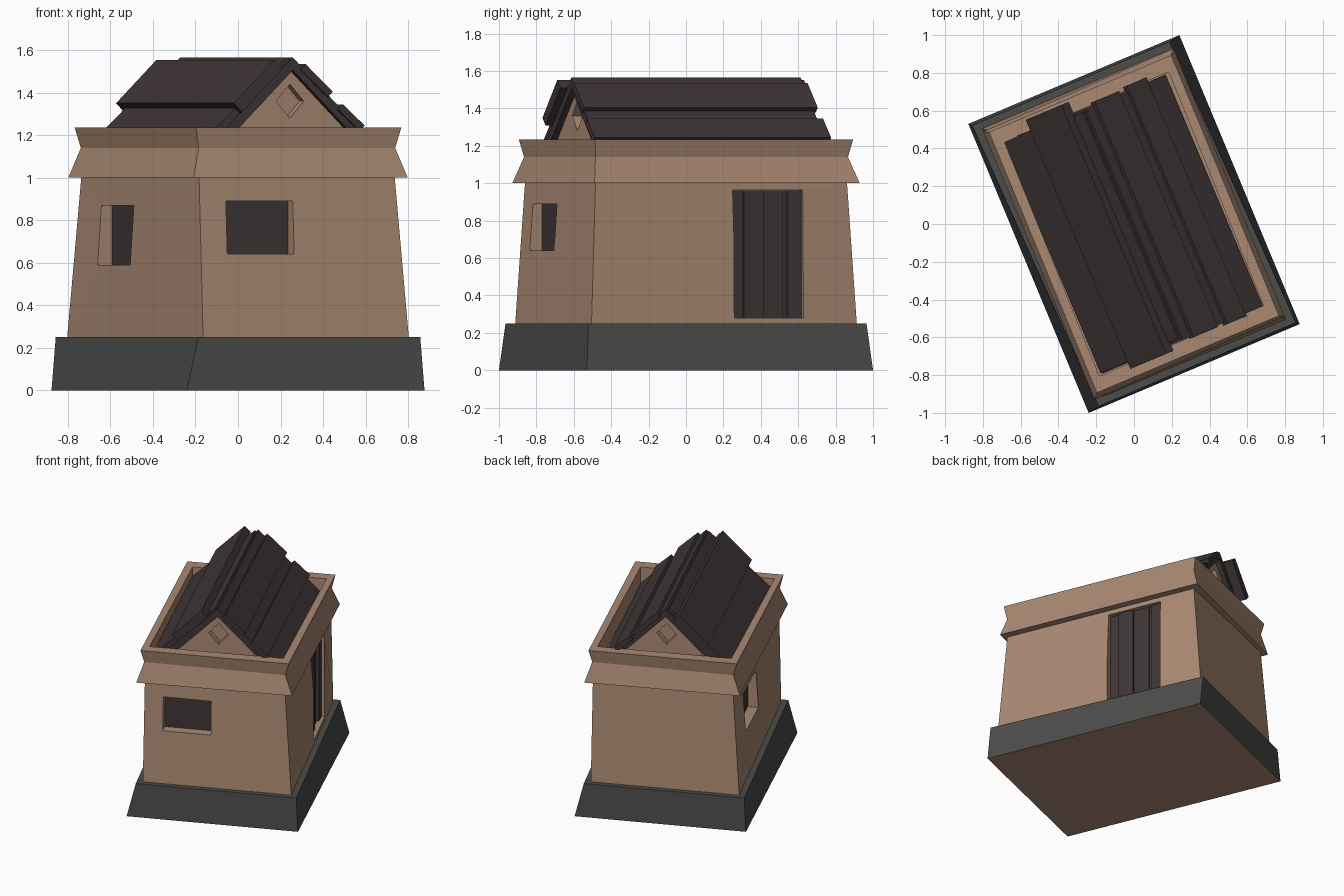
import bpy, bmesh, math
from mathutils import Matrix, Vector

if "Cube" in bpy.data.objects:
    bpy.data.objects.remove(bpy.data.objects["Cube"])

ROT = Matrix.Rotation(math.radians(22.8), 4, 'Z')

def material(name, rgb):
    m = bpy.data.materials.new(name)
    m.diffuse_color = (*rgb, 1)
    m.use_nodes = True
    m.node_tree.nodes["Principled BSDF"].inputs["Base Color"].default_value = m.diffuse_color
    return m

PLASTER = material("plaster", (0.40, 0.25, 0.17))
STONE = material("stone", (0.072, 0.072, 0.070))
WOOD = material("wood", (0.05, 0.036, 0.038))

def finish(name, bm, mat):
    bmesh.ops.recalc_face_normals(bm, faces=bm.faces)
    me = bpy.data.meshes.new(name)
    bm.to_mesh(me)
    bm.free()
    ob = bpy.data.objects.new(name, me)
    bpy.context.collection.objects.link(ob)
    if mat:
        me.materials.append(mat)
    return ob

def loft(name, rings, mat):
    """Stack of four-sided rings: front corner, right corner, height (others by point symmetry)."""
    bm = bmesh.new()
    loops = []
    for ax, ay, bx, by, z in rings:
        pts = [(ax, ay), (bx, by), (-ax, -ay), (-bx, -by)]
        loops.append([bm.verts.new((x, y, z)) for x, y in pts])
    for lo, hi in zip(loops, loops[1:]):
        for i in range(4):
            j = (i + 1) % 4
            bm.faces.new((lo[i], lo[j], hi[j], hi[i]))
    bm.faces.new(loops[0])
    bm.faces.new(loops[-1])
    return finish(name, bm, mat)

def prism(name, profile, v0, v1, mat=None):
    """Extrude a (u, z) profile along the house length, then turn to the house angle."""
    bm = bmesh.new()
    f = bm.faces.new([bm.verts.new((u, v0, z)) for u, z in profile])
    new = bmesh.ops.extrude_face_region(bm, geom=[f])["geom"]
    bmesh.ops.translate(bm, vec=(0, v1 - v0, 0),
                        verts=[g for g in new if isinstance(g, bmesh.types.BMVert)])
    bm.transform(ROT)
    return finish(name, bm, mat)

def box(name, u0, u1, v0, v1, z0, z1, mat=None):
    return prism(name, [(u0, z0), (u1, z0), (u1, z1), (u0, z1)], v0, v1, mat)

def board(name, top, bottom, t, v0, v1):
    """Sloping roof board given by its upper and lower top edges."""
    a, b = Vector(top), Vector(bottom)
    d = (b - a).normalized()
    n = Vector((-d.y, d.x))
    if n.y > 0:
        n = -n
    return prism(name, [a, b, b + n * t, a + n * t], v0, v1, WOOD)

def cut(ob, cutter):
    m = ob.modifiers.new("opening", 'BOOLEAN')
    m.operation = 'DIFFERENCE'
    m.solver = 'EXACT'
    m.object = cutter
    cutter.hide_render = True
    cutter.hide_viewport = True

# stone base
base = loft("stone_base", [(-.24, -1.0, .877, -.53, 0), (-.187, -.965, .857, -.522, .25)], STONE)
base.data.materials.append(PLASTER)
base.data.polygons[4].material_index = 1

# tapered walls with window and door openings
walls = loft("walls", [(-.164, -.913, .803, -.505, .25), (-.183, -.861, .737, -.484, 1.0)], PLASTER)
cut(walls, box("front_window_cutter", -.37, -.03, -.95, -.67, .64, .89))
cut(walls, box("left_window_cutter", -.70, -.43, .06, .46, .59, .87))
cut(walls, box("door_cutter", .44, .70, .06, .465, .28, .965))
box("front_window_pane", -.37, -.03, -.68, -.65, .64, .89, WOOD)
box("left_window_pane", -.45, -.42, .06, .46, .59, .87, WOOD)
for i, (v0, v1, u) in enumerate([(.06, .13, .475), (.13, .245, .49), (.245, .36, .475),
                                 (.36, .385, .465), (.385, .465, .49)]):
    box(f"door_plank_{i}", .43, u, v0, v1, .28, .96, WOOD)

# flared cornice with a sunken top
loft("cornice", [(-.183, -.861, .737, -.484, 1.0), (-.209, -.929, .798, -.489, 1.0),
                 (-.185, -.866, .739, -.484, 1.14), (-.197, -.894, .768, -.486, 1.235),
                 (-.183, -.805, .685, -.432, 1.235), (-.183, -.805, .685, -.432, 1.09)], PLASTER)

# gable block with diamond vents at both ends
gable = prism("gable", [(-.44, 1.08), (.44, 1.08), (0, 1.52)], -.63, .63, PLASTER)
for side in (-1, 1):
    cut(gable, prism(f"vent_cutter_{side}", [(0, 1.28), (.07, 1.36), (0, 1.44), (-.07, 1.36)],
                     side * .58, side * .8))

# roof slopes and overlapping boards
for side, nm in ((-1, "left"), (1, "right")):
    prism(f"roof_slope_{nm}", [(0, 1.565), (side * .46, 1.115), (side * .435, 1.075), (0, 1.505)],
          -.665, .665, WOOD)
board("left_middle_board", (-.11, 1.553), (-.315, 1.35), .06, -.70, .73)
board("left_lower_board", (-.29, 1.33), (-.47, 1.16), .05, -.66, .67)
board("left_upper_board", (-.02, 1.565), (-.13, 1.47), .03, -.65, .65)
board("right_upper_board", (.06, 1.535), (.20, 1.405), .035, -.675, .68)
board("right_lower_board", (.25, 1.345), (.36, 1.245), .035, -.68, .69)
